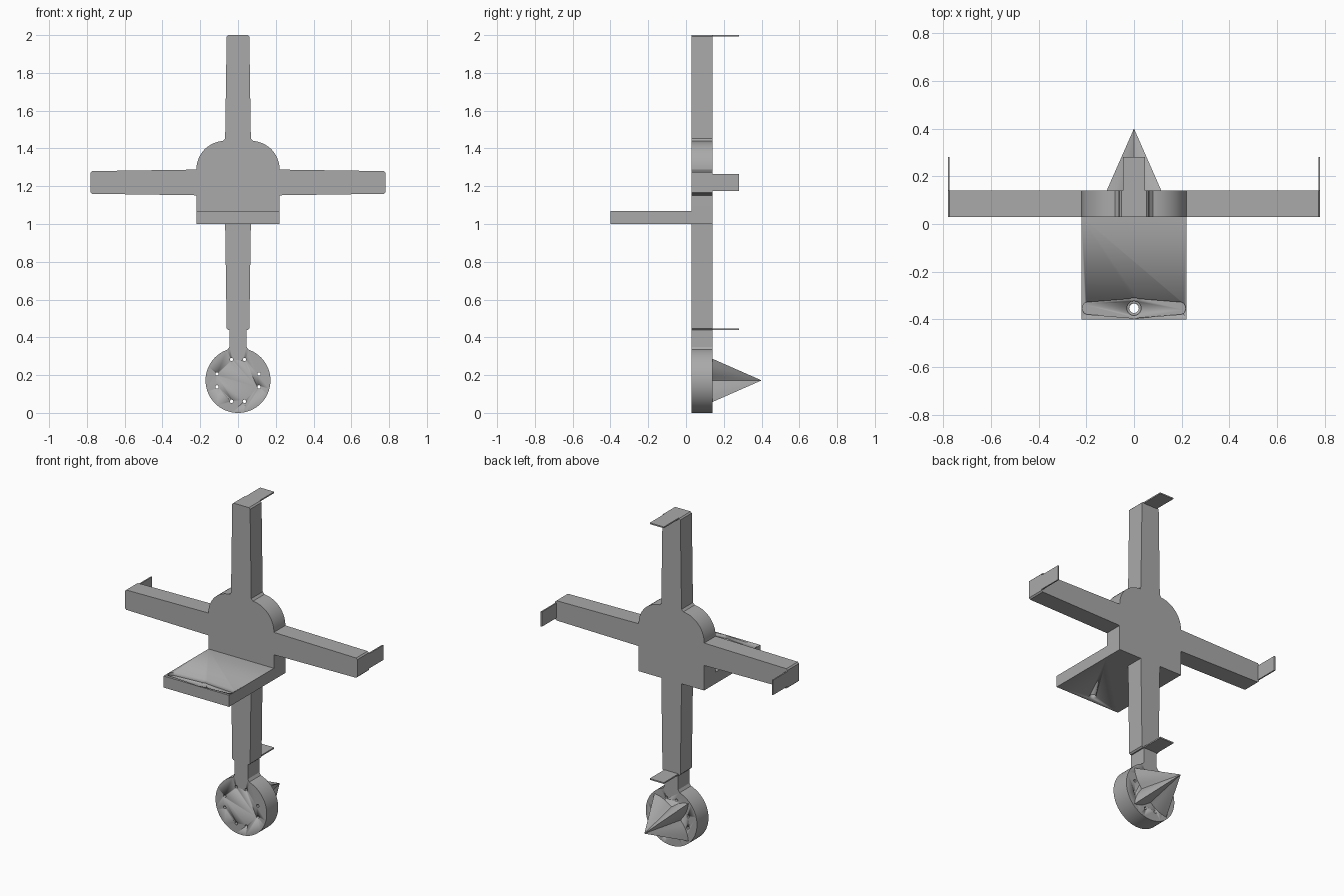
import bpy, bmesh
from math import sin, cos, pi, radians
from mathutils import Vector

cube = bpy.data.objects.get("Cube")
if cube:
    bpy.data.objects.remove(cube, do_unlink=True)

grey = bpy.data.materials.new("plain grey")
grey.use_nodes = True
GREY = (0.4, 0.4, 0.4, 1)
grey.diffuse_color = GREY
grey.node_tree.nodes["Principled BSDF"].inputs["Base Color"].default_value = GREY

BACK, FRONT = 0.14, 0.03
HUB_Z, WHEEL_Z = 1.22, 0.172


def finish(name, bm, smooth=True):
    bmesh.ops.recalc_face_normals(bm, faces=bm.faces)
    mesh = bpy.data.meshes.new(name)
    bm.to_mesh(mesh)
    bm.free()
    ob = bpy.data.objects.new(name, mesh)
    bpy.context.collection.objects.link(ob)
    mesh.materials.append(grey)
    if smooth:
        bpy.ops.object.select_all(action='DESELECT')
        ob.select_set(True)
        bpy.context.view_layer.objects.active = ob
        bpy.ops.object.shade_smooth_by_angle(angle=radians(30))
    return ob


def prism(name, outline, lo, hi, axis='y'):
    """Extrude an outline in xz along y, or an outline in xy along z."""
    bm = bmesh.new()
    place = (lambda p, d: (p[0], d, p[1])) if axis == 'y' else (lambda p, d: (p[0], p[1], d))
    face = bm.faces.new([bm.verts.new(place(p, lo)) for p in outline])
    out = bmesh.ops.extrude_face_region(bm, geom=[face])
    shift = Vector(place((0, 0), hi - lo))
    bmesh.ops.translate(bm, vec=shift, verts=[v for v in out["geom"] if isinstance(v, bmesh.types.BMVert)])
    return finish(name, bm)


def arc(cx, cy, r, a0, a1, n=12):
    return [(cx + r * cos(radians(a0 + (a1 - a0) * i / n)),
             cy + r * sin(radians(a0 + (a1 - a0) * i / n))) for i in range(n + 1)]


def circle(cx, cy, r, n=24):
    return arc(cx, cy, r, 0, 360 - 360 / n, n - 1)


def cut(target, cutter):
    cutter.hide_render = True
    cutter.hide_set(True)
    mod = target.modifiers.new("cut", 'BOOLEAN')
    mod.operation = 'DIFFERENCE'
    mod.solver = 'EXACT'
    mod.object = cutter


def arm(name, root, tip, way, fillet=0.0):
    """Tapered arm running from root to tip, measured from the hub."""
    half = [(root, 0.068 + fillet), (root + fillet, 0.068),
            (tip - 0.008, 0.06), (tip, 0.052)]
    if not fillet:
        half.pop(1)
    pts = half + [(u, -w) for u, w in reversed(half)]
    dx, dz = way
    return prism(name, [(u * dx - w * dz, HUB_Z + u * dz + w * dx) for u, w in pts], FRONT, BACK)


def box(name, x0, x1, y0, y1, z0, z1):
    return prism(name, [(x0, z0), (x1, z0), (x1, z1), (x0, z1)], y0, y1)


# Central body with rounded shoulders
prism("body", [(-0.22, 1.0), (0.22, 1.0)] + arc(0.07, 1.29, 0.15, 0, 90)
      + arc(-0.07, 1.29, 0.15, 90, 180), FRONT, BACK)

# Four arms
arm("upper_arm", 0.22, 0.78, (0, 1), 0.012)
arm("lower_arm", 0.22, 0.78, (0, -1))
arm("left_arm", 0.22, 0.78, (1, 0))
arm("right_arm", 0.22, 0.78, (-1, 0))

# Thin tabs at the arm ends, reaching back
for name, s in (("left_tab", 1), ("right_tab", -1)):
    box(name, min(s * 0.772, s * 0.78), max(s * 0.772, s * 0.78), BACK - 0.02, 0.28, 1.175, 1.265)
box("upper_tab", -0.047, 0.047, BACK - 0.02, 0.28, 1.992, 2.0)
box("lower_tab", -0.047, 0.047, BACK - 0.02, 0.28, 0.44, 0.448)

# Round foot with its neck
wheel = prism("foot_disc", [(0.045, 0.44), (0.045, 0.35), (0.055, 0.335)]
              + arc(0, WHEEL_Z, 0.172, 70, -250, 64)
              + [(-0.055, 0.335), (-0.045, 0.35), (-0.045, 0.44)], FRONT, BACK)
for i in range(4):
    for off in (-17, 17):
        a = radians(90 * i + off)
        cut(wheel, prism("screw_hole_cutter", circle(0.116 * cos(a), WHEEL_Z + 0.116 * sin(a), 0.009, 12),
                         0, 0.2))

# Four-cornered spike with hollowed sides
bm = bmesh.new()
apex = bm.verts.new((0, 0.4, WHEEL_Z))
ring = []
STEPS = 10
for i in range(4 * STEPS):
    a = pi / 4 + i * pi / 2 / STEPS
    t = (i % STEPS) / STEPS
    r = 0.064 + 0.099 * abs(2 * t - 1) ** 1.6
    ring.append(bm.verts.new((r * cos(a), BACK - 0.002, WHEEL_Z + r * sin(a))))
bm.faces.new(ring)
for i, v in enumerate(ring):
    bm.faces.new((v, ring[(i + 1) % len(ring)], apex))
finish("spike", bm)

# Shelf with a horn-shaped recess and a stepped hole
shelf = box("shelf", -0.22, 0.22, -0.4, FRONT, 1.0, 1.07)
HY = -0.353
horn = (arc(0.19, HY, 0.027, -70, 70, 8) + arc(0, HY, 0.044, 65, 115, 6)
        + arc(-0.19, HY, 0.027, 110, 250, 8) + arc(0, HY, 0.044, 245, 295, 6))
cut(shelf, prism("horn_cutter", horn, 1.05, 1.1, 'z'))
cut(shelf, prism("hole_cutter", circle(0, HY, 0.02), 0.95, 1.1, 'z'))
cut(shelf, prism("counterbore_cutter", circle(0, HY, 0.03), 1.03, 1.1, 'z'))
